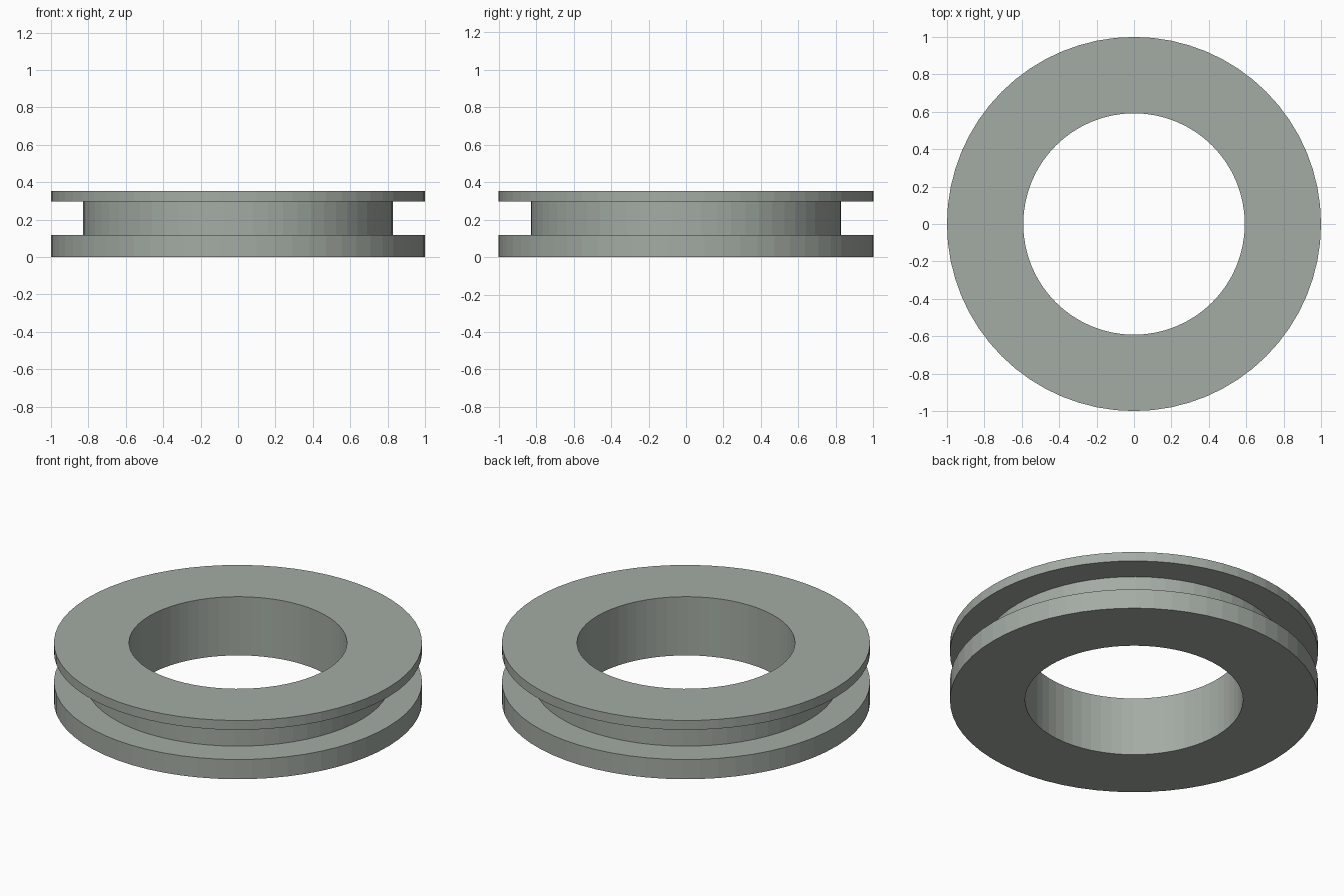
import bpy, bmesh
from math import pi, cos, sin

if "Cube" in bpy.data.objects:
    bpy.data.objects.remove(bpy.data.objects["Cube"])

SEGMENTS = 64
# Ring cross-section (radius, height): bore, lower flange, groove, upper flange
PROFILE = [(0.592, 0.0), (1.0, 0.0), (1.0, 0.118), (0.828, 0.118),
           (0.828, 0.296), (1.0, 0.296), (1.0, 0.352), (0.592, 0.352)]


def lathe(name, profile, segments):
    """Revolve a closed profile around z."""
    bm = bmesh.new()
    rings = []
    for i in range(segments):
        a = 2 * pi * i / segments
        rings.append([bm.verts.new((r * cos(a), r * sin(a), z)) for r, z in profile])
    n = len(profile)
    for i in range(segments):
        p, q = rings[i], rings[(i + 1) % segments]
        for j in range(n):
            k = (j + 1) % n
            bm.faces.new((p[j], q[j], q[k], p[k]))
    bmesh.ops.recalc_face_normals(bm, faces=bm.faces)
    mesh = bpy.data.meshes.new(name)
    bm.to_mesh(mesh)
    bm.free()
    obj = bpy.data.objects.new(name, mesh)
    bpy.context.collection.objects.link(obj)
    return obj


# Grooved ring, flat faceted, greenish grey
ring = lathe("grooved_ring", PROFILE, SEGMENTS)
mat = bpy.data.materials.new("green_grey")
mat.diffuse_color = (0.37, 0.41, 0.37, 1.0)
mat.use_nodes = True
mat.node_tree.nodes["Principled BSDF"].inputs["Base Color"].default_value = mat.diffuse_color
ring.data.materials.append(mat)
